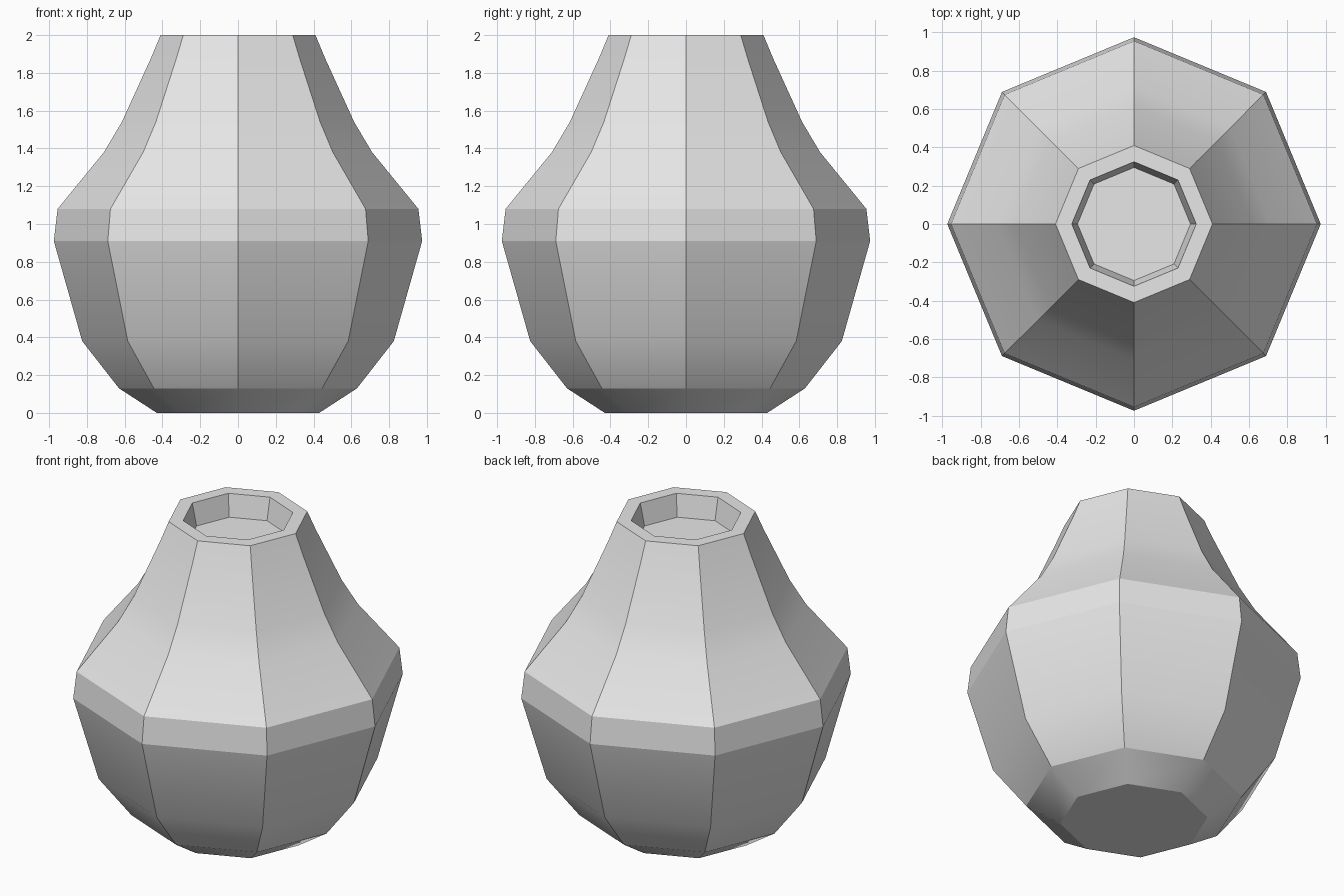
import bpy, bmesh
from math import cos, sin, pi

SIDES = 8

cube = bpy.data.objects.get("Cube")
if cube:
    bpy.data.objects.remove(cube, do_unlink=True)

# One pale grey clay colour
clay = bpy.data.materials.new("pale_grey")
clay.use_nodes = True
clay.diffuse_color = (0.8, 0.8, 0.8, 1)
clay.node_tree.nodes["Principled BSDF"].inputs["Base Color"].default_value = (0.8, 0.8, 0.8, 1)

# Vase outline from the foot, up the body, over the lip, into the shallow recess:
# radius, height, crease around this ring
profile = [
    (0.43, 0.0, True), (0.63, 0.13, True), (0.825, 0.38, False),
    (0.975, 0.91, True), (0.955, 1.08, True), (0.71, 1.38, False),
    (0.615, 1.54, False), (0.46, 1.88, False), (0.41, 2.0, True),
    (0.325, 2.0, True), (0.295, 1.86, True),
]

bm = bmesh.new()
rings = []
for radius, height, crease in profile:
    rings.append([bm.verts.new((radius * cos(2 * pi * i / SIDES),
                                radius * sin(2 * pi * i / SIDES), height))
                  for i in range(SIDES)])

# Walls between neighbouring rings
for low, high in zip(rings, rings[1:]):
    for i in range(SIDES):
        j = (i + 1) % SIDES
        bm.faces.new((low[i], low[j], high[j], high[i]))

# Flat base and recess floor
bm.faces.new(rings[0][::-1])
bm.faces.new(rings[-1])

# Smooth each upright panel, with creased corners; the foot bevel stays round
for face in bm.faces:
    face.smooth = True
for edge in bm.edges:
    edge.smooth = True
for index, (ring, (radius, height, crease)) in enumerate(zip(rings, profile)):
    for i in range(SIDES):
        if crease:
            bm.edges.get((ring[i], ring[(i + 1) % SIDES])).smooth = False
        if 0 < index < len(rings) - 1:
            bm.edges.get((ring[i], rings[index + 1][i])).smooth = False

mesh = bpy.data.meshes.new("vase")
bm.to_mesh(mesh)
bm.free()
mesh.materials.append(clay)
vase = bpy.data.objects.new("vase", mesh)
bpy.context.collection.objects.link(vase)
